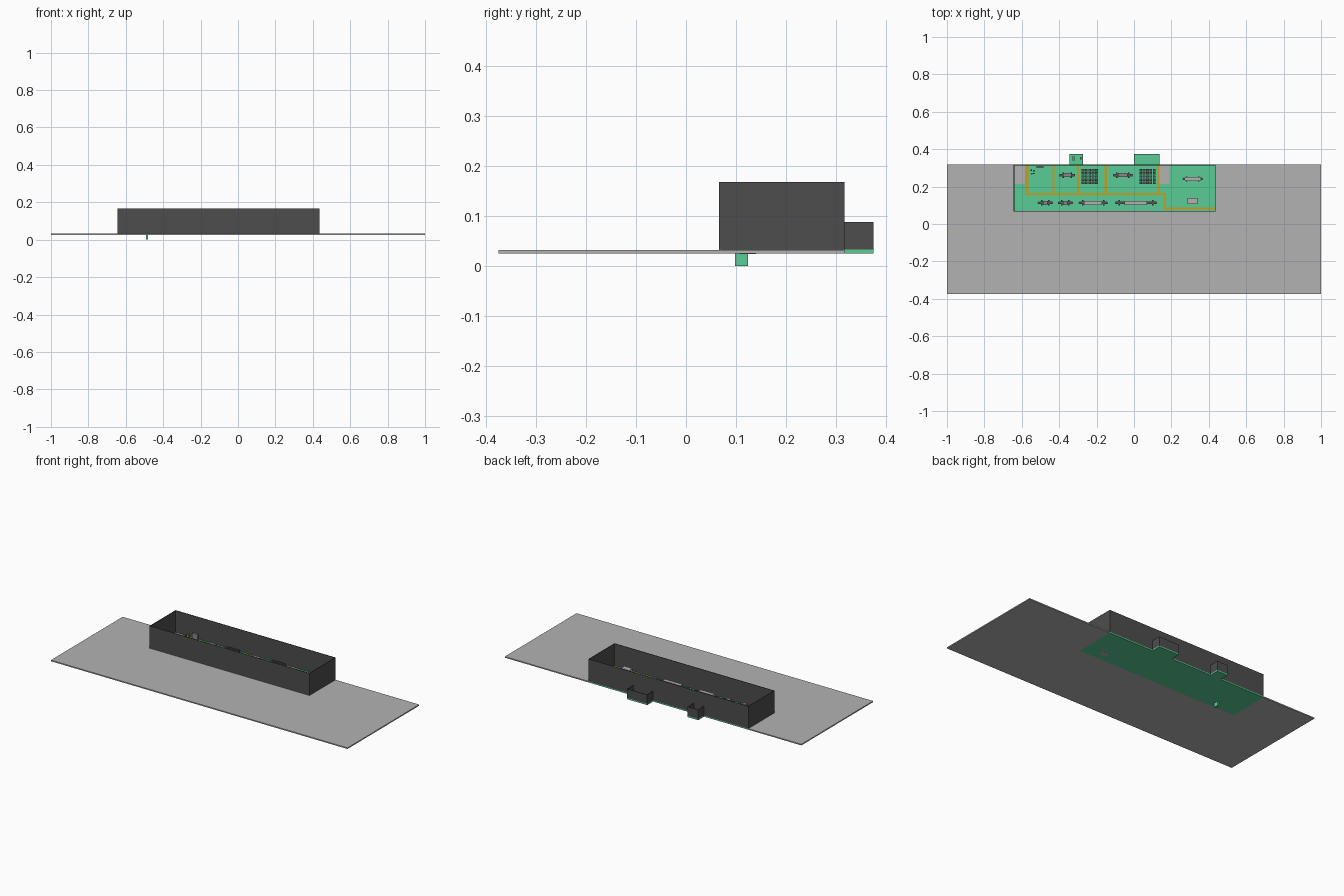
import bpy, bmesh, math
from mathutils import Matrix, Vector

if "Cube" in bpy.data.objects:
    bpy.data.objects.remove(bpy.data.objects["Cube"])


def material(name, rgb):
    m = bpy.data.materials.new(name)
    m.diffuse_color = (*rgb, 1)
    m.use_nodes = True
    m.node_tree.nodes["Principled BSDF"].inputs["Base Color"].default_value = m.diffuse_color
    return m


SLAB = material("pale_grey", (0.45, 0.45, 0.45))
WALL = material("dark_grey", (0.075, 0.075, 0.075))
GREEN = material("floor_green", (0.10, 0.60, 0.305))
YELLOW = material("line_yellow", (0.58, 0.35, 0.013))
STEEL = material("mid_grey", (0.25, 0.25, 0.25))
SEAT = material("charcoal", (0.10, 0.10, 0.10))


def add_box(bm, x0, x1, y0, y1, z0, z1):
    mat = (Matrix.Translation(((x0 + x1) / 2, (y0 + y1) / 2, (z0 + z1) / 2))
           @ Matrix.Diagonal((x1 - x0, y1 - y0, z1 - z0, 1)))
    bmesh.ops.create_cube(bm, size=1, matrix=mat)


def add_cylinder(bm, x, y, r, z0, z1, sides=10):
    bmesh.ops.create_cone(bm, cap_ends=True, segments=sides, radius1=r, radius2=r,
                          depth=z1 - z0, matrix=Matrix.Translation((x, y, (z0 + z1) / 2)))


def finish(bm, name, mat):
    me = bpy.data.meshes.new(name)
    bm.to_mesh(me)
    bm.free()
    me.materials.append(mat)
    ob = bpy.data.objects.new(name, me)
    bpy.context.collection.objects.link(ob)
    return ob


def boxes(name, mat, items):
    bm = bmesh.new()
    for b in items:
        add_box(bm, *b)
    return finish(bm, name, mat)


# Main levels and plan extents
Z0, Z1, F = 0.025, 0.032, 0.033
L, R, FRONT, BACK, REAR = -0.643, 0.436, 0.066, 0.317, 0.374
TOP, LOW, T = 0.168, 0.088, 0.003
ANNEXES = {"small_annex": (-0.344, -0.272), "large_annex": (0.0, 0.136)}

# Ground slab, left open where the building floor sits
boxes("ground_slab", SLAB, [(-1, 1, -0.374, FRONT, Z0, Z1),
                            (-1, L, FRONT, BACK, Z0, Z1),
                            (R, 1, FRONT, BACK, Z0, Z1)])

# Building floor, annex floors and the drain post below
boxes("building_floor", GREEN, [(L, R, FRONT, BACK, Z0, F)])
boxes("drain_post", GREEN, [(-0.493, -0.481, 0.098, 0.124, 0, Z0)])

# Outer walls
boxes("building_walls", WALL, [(L, R, FRONT, FRONT + T, Z1, TOP),
                               (L, R, BACK - T, BACK, Z1, TOP),
                               (L, L + T, FRONT + T, BACK - T, Z1, TOP),
                               (R - T, R, FRONT + T, BACK - T, Z1, TOP)])
for name, (a, b) in ANNEXES.items():
    boxes(name + "_floor", GREEN, [(a, b, BACK, REAR, Z0, F)])
    boxes(name + "_walls", WALL, [(a, b, REAR - T, REAR, F, LOW),
                                  (a, a + T, BACK, REAR - T, F, LOW),
                                  (b - T, b, BACK, REAR - T, F, LOW)])

# Bare grey floor patches
boxes("grey_floor_patches", SLAB, [(L + T, -0.578, 0.214, BACK - T, F, F + 0.001),
                                   (0.137, 0.190, 0.214, BACK - T, F, F + 0.001)])

# Yellow floor markings: uprights, then long runs
W = 0.0055
lines = [(x - W, x + W, 0.161, BACK - T, F, F + 0.002)
         for x in (-0.430, -0.298, -0.151, 0.130)]
lines += [(-0.583, -0.565, 0.161, BACK - T, F, F + 0.002),
          (-0.583, 0.170, 0.156, 0.167, F, F + 0.002),
          (0.159, 0.170, 0.078, 0.156, F, F + 0.002),
          (0.170, R - T, 0.078, 0.089, F, F + 0.002)]
boxes("floor_markings", YELLOW, lines)

# Grey block that passes through the floor
boxes("floor_block", SLAB, [(0.287, 0.340, 0.107, 0.140, Z0 - 0.0005, 0.070)])


# Machine lines: a long bed with round drums and feet at each end
def machine(i, x0, x1, y, bed):
    bm = bmesh.new()
    c = (x0 + x1) / 2
    add_box(bm, c - bed, c + bed, y - 0.011, y + 0.011, F, F + 0.028)
    finish(bm, f"machine_bed_{i}", SLAB if bed > 0.04 else STEEL)
    bm = bmesh.new()
    for s in (-1, 1):
        end = x1 if s > 0 else x0
        add_cylinder(bm, end - s * 0.007, y, 0.007, F, F + 0.022)
        a, b = sorted((c + s * bed, end - s * 0.012))
        add_box(bm, a, b, y - 0.006, y + 0.006, F, F + 0.018)
        for t in (-1, 1):
            add_box(bm, end - s * 0.022 - 0.004, end - s * 0.022 + 0.004,
                    y + t * 0.010 - 0.004, y + t * 0.010 + 0.004, F, F + 0.016)
    finish(bm, f"machine_ends_{i}", SEAT)


for i, m in enumerate([(-0.515, -0.433, 0.113, 0.012), (-0.408, -0.326, 0.113, 0.012),
                       (-0.296, -0.140, 0.113, 0.048), (-0.102, 0.123, 0.113, 0.060),
                       (-0.400, -0.314, 0.261, 0.022), (-0.113, -0.006, 0.261, 0.026),
                       (0.260, 0.368, 0.241, 0.041)]):
    machine(i + 1, *m)

# Grids of small storage blocks
for name, gx in (("left_storage_grid", -0.237), ("right_storage_grid", 0.072)):
    boxes(name, SEAT, [(gx + i * 0.018 - 0.0075, gx + i * 0.018 + 0.0075,
                        0.254 + j * 0.017 - 0.0065, 0.254 + j * 0.017 + 0.0065, F, F + 0.020)
                       for i in range(-2, 3) for j in range(-2, 3)])

# Small fittings in the corner room and small annex
boxes("corner_desk", STEEL, [(-0.520, -0.483, 0.299, 0.311, F, 0.068)])
boxes("corner_crates", YELLOW, [(-0.552, -0.543, 0.265, 0.273, F, 0.060),
                                (-0.540, -0.530, 0.280, 0.290, F, 0.065)])
boxes("corner_stools", SEAT, [(-0.554, -0.546, 0.284, 0.292, F, 0.055),
                              (-0.540, -0.532, 0.266, 0.274, F, 0.050)])
boxes("annex_cabinets", STEEL, [(-0.328, -0.318, 0.340, 0.360, F, 0.050),
                                (-0.289, -0.282, 0.345, 0.357, F, 0.050)])
